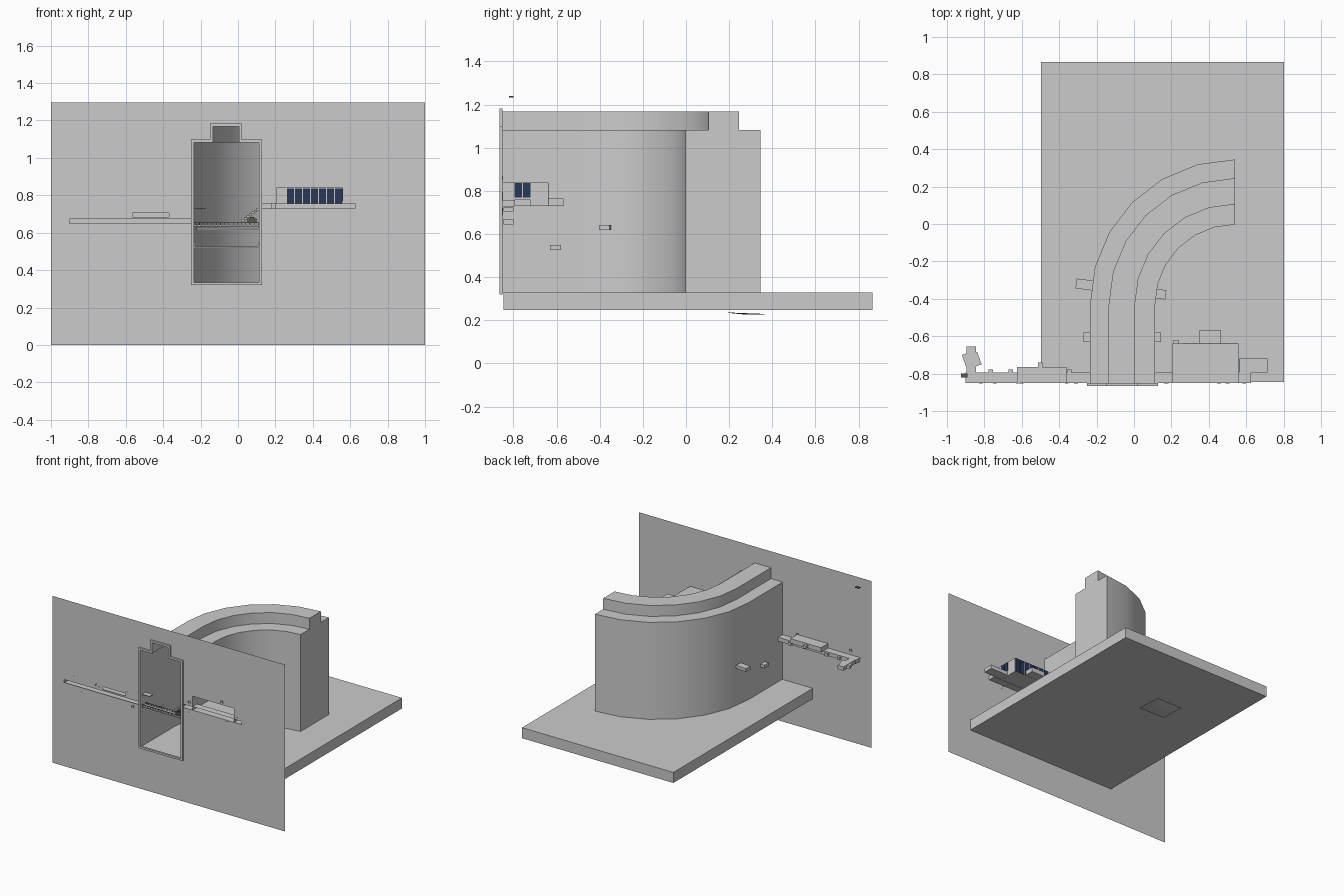
import bpy, bmesh, math
from mathutils import Matrix, Vector

if "Cube" in bpy.data.objects:
    bpy.data.objects.remove(bpy.data.objects["Cube"])

WALL_Y = -0.85


def material(name, rgb):
    m = bpy.data.materials.new(name)
    m.diffuse_color = (*rgb, 1)
    m.use_nodes = True
    m.node_tree.nodes["Principled BSDF"].inputs["Base Color"].default_value = m.diffuse_color
    return m


NAVY = material("dark_glass", (0.02, 0.04, 0.10))
OLIVE = material("olive_metal", (0.10, 0.10, 0.07))


def finish(name, bm, mat=None):
    me = bpy.data.meshes.new(name)
    bm.to_mesh(me)
    bm.free()
    ob = bpy.data.objects.new(name, me)
    bpy.context.collection.objects.link(ob)
    if mat:
        me.materials.append(mat)
    return ob


def add_box(bm, x0, x1, y0, y1, z0, z1, angle=0, open_front=False):
    c = Vector(((x0 + x1) / 2, (y0 + y1) / 2, (z0 + z1) / 2))
    m = (Matrix.Translation(c) @ Matrix.Rotation(math.radians(angle), 4, 'Z')
         @ Matrix.Diagonal((x1 - x0, y1 - y0, z1 - z0, 1)))
    verts = bmesh.ops.create_cube(bm, size=1, matrix=m)['verts']
    if open_front:
        front = [f for f in set(f for v in verts for f in v.link_faces)
                 if all(abs(v.co.y - y0) < 1e-4 for v in f.verts)]
        bmesh.ops.delete(bm, geom=front, context='FACES')


def boxes(name, specs, mat=None, open_front=False):
    bm = bmesh.new()
    for s in specs:
        add_box(bm, *s, open_front=open_front)
    return finish(name, bm, mat)


# Front wall: a flat sheet split into cells, leaving out the openings
holes = [(-0.235, 0.113, 0.335, 1.085), (-0.135, 0.005, 1.085, 1.17),
         (-0.90, -0.235, 0.65, 0.672), (-0.565, -0.37, 0.685, 0.705),
         (0.113, 0.625, 0.73, 0.755), (0.205, 0.56, 0.755, 0.838)]
xs = sorted({-1, 1} | {v for h in holes for v in h[:2]})
zs = sorted({0, 1.295} | {v for h in holes for v in h[2:]})
bm = bmesh.new()
for xa, xb in zip(xs, xs[1:]):
    for za, zb in zip(zs, zs[1:]):
        cx, cz = (xa + xb) / 2, (za + zb) / 2
        if not any(a < cx < b and c < cz < d for a, b, c, d in holes):
            bm.faces.new([bm.verts.new((x, WALL_Y, z))
                          for x, z in ((xa, za), (xb, za), (xb, zb), (xa, zb))])
bmesh.ops.remove_doubles(bm, verts=bm.verts, dist=1e-4)
finish("front_wall", bm)


# Raised frame around the stepped opening
def stepped(grow):
    x0, x1, n0, n1 = -0.235 - grow, 0.113 + grow, -0.135 - grow, 0.005 + grow
    z0, z1, z2 = 0.335 - grow, 1.083 + grow, 1.168 + grow
    return [(x0, z0), (x1, z0), (x1, z1), (n1, z1), (n1, z2), (n0, z2), (n0, z1), (x0, z1)]


bm = bmesh.new()
loops = [[bm.verts.new((x, y, z)) for x, z in stepped(g)]
         for g, y in ((0, WALL_Y), (0, -0.865), (0.015, -0.865), (0.015, WALL_Y))]
for a, b in zip(loops, loops[1:] + loops[:1]):
    for i in range(8):
        j = (i + 1) % 8
        bm.faces.new((a[i], a[j], b[j], b[i]))
bmesh.ops.recalc_face_normals(bm, faces=bm.faces)
finish("opening_frame", bm)

# Floor slab
boxes("floor_slab", [(-0.497, 0.803, -0.845, 0.865, 0.248, 0.33)])

# Curved shaft: stepped profile swept straight, then round a quarter turn, end closed
bm = bmesh.new()
prof = [(x, z) for x, z in stepped(0)]
prof = [(x, 0.33 if z < 0.5 else z) for x, z in prof]
centre = Vector((0.54, -0.43))
rings = [[bm.verts.new((x, WALL_Y, z)) for x, z in prof]]
for k in range(7):
    t = math.radians(15 * k)
    rings.append([bm.verts.new((centre.x - (centre.x - x) * math.cos(t),
                                centre.y + (centre.x - x) * math.sin(t), z)) for x, z in prof])
for a, b in zip(rings, rings[1:]):
    for i in range(8):
        j = (i + 1) % 8
        bm.faces.new((a[i], a[j], b[j], b[i]))
bm.faces.new(rings[-1])
bmesh.ops.recalc_face_normals(bm, faces=bm.faces)
shaft = finish("curved_shaft", bm)
bpy.context.view_layer.objects.active = shaft
shaft.select_set(True)
bpy.ops.object.shade_smooth_by_angle(angle=math.radians(30))
shaft.select_set(False)

# Cross beams inside the shaft, with alcoves sticking out of both sides
boxes("lower_bridge", [(-0.235, 0.113, -0.625, -0.58, 0.518, 0.526)])
boxes("lower_alcoves", [(-0.27, -0.23, -0.63, -0.58, 0.525, 0.55),
                        (0.108, 0.145, -0.63, -0.58, 0.525, 0.55)])
boxes("upper_bridge", [(-0.24, 0.12, -0.37, -0.325, 0.615, 0.625, -7)])
boxes("upper_alcoves", [(-0.31, -0.22, -0.35, -0.297, 0.618, 0.643, -7),
                        (0.112, 0.17, -0.40, -0.35, 0.618, 0.643, -7)])

# Bridge at the entrance with railings, steps and a small ledge
boxes("entrance_bridge", [(-0.235, 0.113, -0.845, -0.80, 0.634, 0.642)])
rail = [(-0.235, 0.113, y, y + 0.003, 0.652, 0.655) for y in (-0.845, -0.803)]
rail += [(-0.23 + 0.0225 * i, -0.227 + 0.0225 * i, y, y + 0.003, 0.642, 0.652)
         for i in range(16) for y in (-0.845, -0.803)]
boxes("bridge_railings", rail, OLIVE)
boxes("steps", [(0.02 + 0.013 * i, 0.036 + 0.013 * i, -0.83, -0.80,
                 0.66 + 0.01 * i, 0.672 + 0.01 * i) for i in range(7)])
boxes("bridge_equipment", [(0.05, 0.10, -0.84, -0.81, 0.655, 0.675),
                           (0.065, 0.085, -0.835, -0.815, 0.675, 0.683)], OLIVE)
boxes("small_ledge", [(-0.235, -0.17, -0.84, -0.80, 0.727, 0.733)])

# Left gallery: corridor, hall, side branch and door alcoves
boxes("left_gallery", [(-0.90, -0.235, WALL_Y, -0.795, 0.645, 0.675)], open_front=True)
boxes("left_hall", [(-0.625, -0.36, WALL_Y, -0.765, 0.675, 0.71)], open_front=True)
boxes("left_branch", [(-0.895, -0.845, -0.80, -0.655, 0.645, 0.675)])
boxes("left_branch_rooms", [(-0.91, -0.86, -0.76, -0.69, 0.648, 0.672, 20),
                            (-0.87, -0.825, -0.76, -0.69, 0.648, 0.672, 20)])
boxes("left_alcoves", [(x - 0.012, x + 0.012, y - 0.012, y + 0.008, 0.648, 0.672)
                       for x, y in ((-0.765, -0.785), (-0.66, -0.785), (-0.345, -0.785))]
      + [(-0.512, -0.488, -0.77, -0.74, 0.68, 0.702)])
boxes("corner_plate", [(-0.925, -0.89, -0.82, -0.80, 1.234, 1.239)], OLIVE)

# Right gallery: corridor and rooms
boxes("right_gallery", [(0.113, 0.625, WALL_Y, -0.795, 0.727, 0.757)], open_front=True)
boxes("right_rooms", [(0.565, 0.715, -0.795, -0.72, 0.73, 0.76),
                      (0.35, 0.465, -0.64, -0.567, 0.73, 0.765),
                      (0.113, 0.20, -0.845, -0.80, 0.645, 0.67),
                      (0.113, 0.16, -0.845, -0.80, 0.705, 0.722),
                      (0.18, 0.20, -0.815, -0.79, 0.73, 0.755),
                      (0.212, 0.238, -0.64, -0.62, 0.73, 0.755)])

# Window hall with navy panes on its back and right sides
boxes("window_hall", [(0.205, 0.56, WALL_Y, -0.64, 0.729, 0.838)], open_front=True)
step = 0.3 / 7
panes = [(0.262 + step * i, 0.257 + step * (i + 1), -0.645, -0.637, 0.73, 0.837) for i in range(7)]
panes += [(0.556, 0.563, y, y + 0.035, 0.77, 0.837) for y in (-0.795, -0.756)]
boxes("window_panes", panes, NAVY)
boxes("hall_doorway", [(0.38, 0.387, -0.65, -0.645, 0.73, 0.757), (0.433, 0.44, -0.65, -0.645, 0.73, 0.757),
                       (0.38, 0.44, -0.65, -0.645, 0.75, 0.757)])

# Tiny bracket frames on the wall
spots = [(-0.82, 0.71), (-0.745, 0.608), (-0.62, 0.705), (-0.60, 0.685), (-0.36, 0.71), (-0.31, 0.62),
         (0.175, 0.785), (0.17, 0.695), (0.455, 0.86), (0.50, 0.71), (0.59, 0.765)]
frames = []
for x, z in spots:
    for a, b, c, d in ((-0.01, -0.007, -0.01, 0.01), (0.007, 0.01, -0.01, 0.01), (-0.01, 0.01, 0.007, 0.01)):
        frames.append((x + a, x + b, WALL_Y - 0.002, WALL_Y + 0.002, z + c, z + d))
boxes("wall_brackets", frames)

# Shallow curved sheet beneath the slab
bm = bmesh.new()
n = 10
g = [[bm.verts.new((-0.12 + 0.22 * i / n, 0.18 + 0.2 * j / n,
                    0.237 - 0.008 * j / n - 0.006 * math.sin(math.pi * i / n) * math.sin(math.pi * j / n)))
      for j in range(n + 1)] for i in range(n + 1)]
for i in range(n):
    for j in range(n):
        bm.faces.new((g[i][j], g[i][j + 1], g[i + 1][j + 1], g[i + 1][j]))
finish("underside_sheet", bm)
